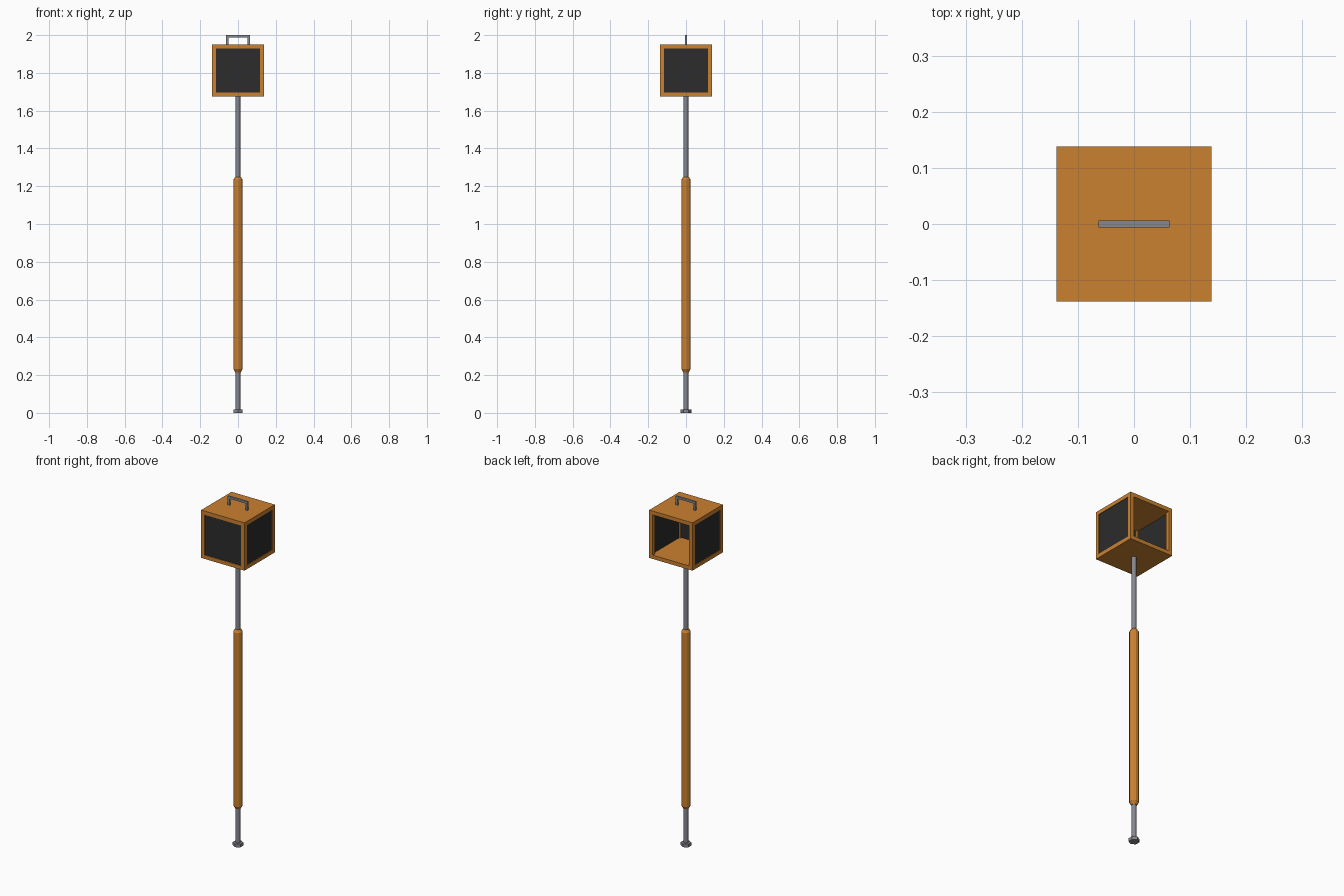
import bpy, bmesh
from math import pi
from mathutils import Matrix, Vector

cube = bpy.data.objects.get("Cube")
if cube:
    bpy.data.objects.remove(cube, do_unlink=True)


def material(name, rgb):
    m = bpy.data.materials.new(name)
    m.use_nodes = True
    m.diffuse_color = (*rgb, 1)
    m.node_tree.nodes["Principled BSDF"].inputs["Base Color"].default_value = (*rgb, 1)
    return m


wood = material("orange wood", (0.60, 0.22, 0.03))
steel = material("grey steel", (0.24, 0.25, 0.28))
mesh_black = material("black panel", (0.025, 0.025, 0.025))


def finish(name, bm, mat):
    bmesh.ops.recalc_face_normals(bm, faces=bm.faces)
    me = bpy.data.meshes.new(name)
    bm.to_mesh(me)
    bm.free()
    me.materials.append(mat)
    ob = bpy.data.objects.new(name, me)
    bpy.context.collection.objects.link(ob)
    return ob


def boxes(name, mat, *corner_pairs):
    """Axis-aligned boxes, each given by its low and high corner."""
    bm = bmesh.new()
    for lo, hi in corner_pairs:
        lo, hi = Vector(lo), Vector(hi)
        size = Matrix.Diagonal((*(hi - lo), 1))
        bmesh.ops.create_cube(bm, size=1, matrix=Matrix.Translation((lo + hi) / 2) @ size)
    return finish(name, bm, mat)


def turned(name, mat, profile, sides, phase=0):
    """Closed solid with flat sides from (radius, z) rings."""
    bm = bmesh.new()
    rings = []
    for r, z in profile:
        ring = bmesh.ops.create_circle(bm, segments=sides, radius=r,
                                       matrix=Matrix.Translation((0, 0, z)) @ Matrix.Rotation(phase, 4, "Z"))
        rings.append(ring["verts"])
    for a, b in zip(rings, rings[1:]):
        for i in range(sides):
            j = (i + 1) % sides
            bm.faces.new((a[i], a[j], b[j], b[i]))
    bm.faces.new(rings[0][::-1])
    bm.faces.new(rings[-1])
    return finish(name, bm, mat)


# Pole, wooden grip and hexagonal foot
turned("pole", steel, [(0.0125, 0.005), (0.0125, 1.685)], 12)
turned("grip", wood, [(0.015, 0.215), (0.025, 0.232), (0.025, 1.235), (0.015, 1.25)], 12, pi / 12)
turned("foot", steel, [(0.028, 0), (0.028, 0.018)], 6, pi / 6 * 2)

# Box frame: floor and roof plates joined by four corner posts
H, W = 0.138, 0.022
LOW, HIGH = 1.674, 1.95
boxes("box_floor", wood, ((-H, -H, LOW), (H, H, LOW + W)))
boxes("box_roof", wood, ((-H, -H, HIGH - W), (H, H, HIGH)))
post_lows = [(x, y) for x in (-H, H - W) for y in (-H, H - W)]
boxes("corner_posts", wood,
      *[((x, y, LOW + W), (x + W, y + W, HIGH - W)) for x, y in post_lows])

# Dark panels on the front and both sides; the back stays open
IN, OUT, Z0, Z1 = H - W, H - 0.004, LOW + W, HIGH - W
boxes("front_panel", mesh_black, ((-IN, -OUT, Z0), (IN, -OUT + 0.008, Z1)))
boxes("left_panel", mesh_black, ((OUT - 0.008, -IN, Z0), (OUT, IN, Z1)))
boxes("right_panel", mesh_black, ((-OUT, -IN, Z0), (-OUT + 0.008, IN, Z1)))

# Carrying handle
T, R = 0.006, 0.063
boxes("handle", steel,
      ((-R, -T, 2 - 2 * T), (R, T, 2)),
      ((-R, -T, HIGH), (-R + 2 * T, T, 2 - 2 * T)),
      ((R - 2 * T, -T, HIGH), (R, T, 2 - 2 * T)))
